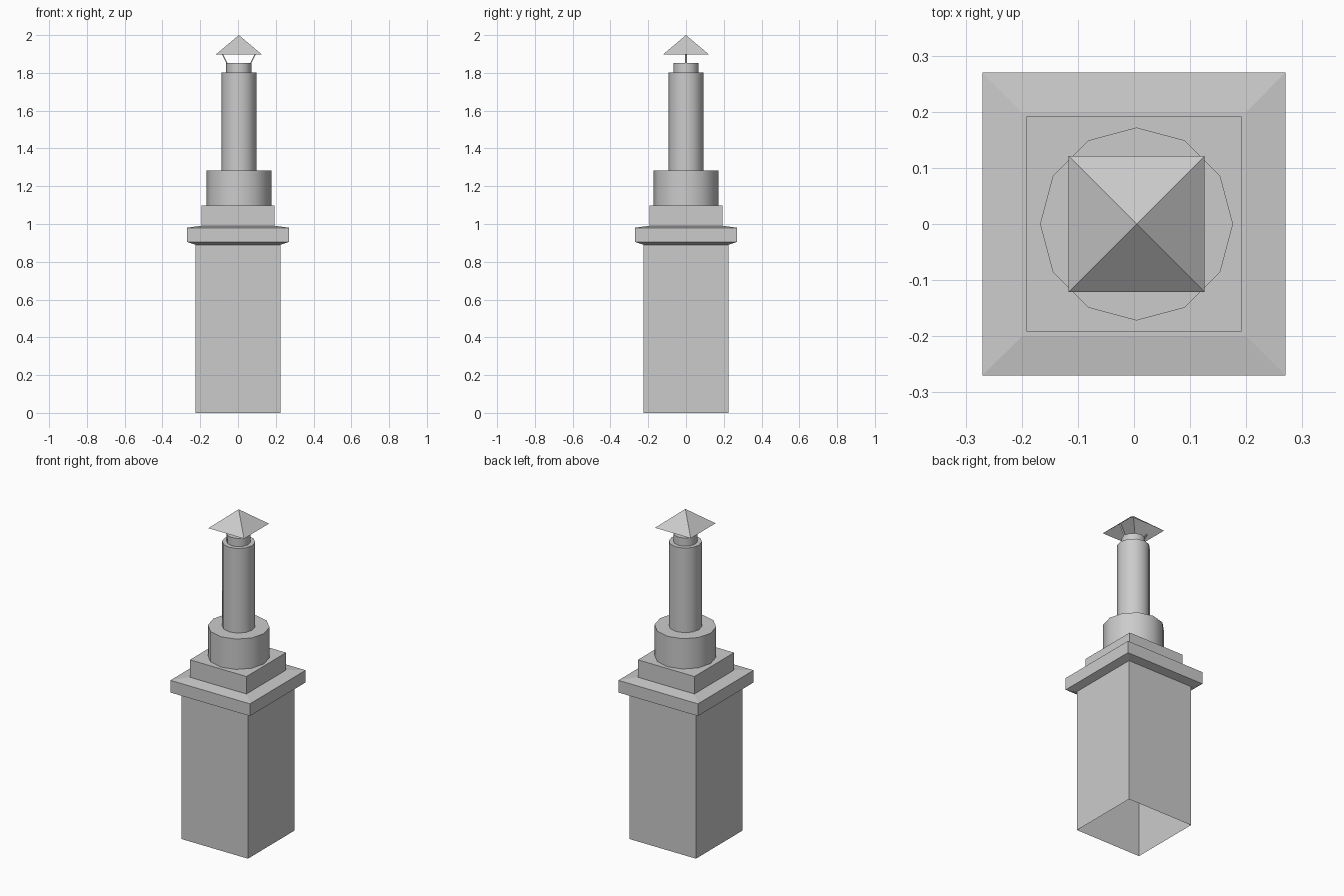
import bpy, bmesh, math
from mathutils import Vector

if "Cube" in bpy.data.objects:
    bpy.data.objects.remove(bpy.data.objects["Cube"], do_unlink=True)

mat = bpy.data.materials.new("light grey")
mat.use_nodes = True
grey = (0.6, 0.6, 0.6, 1)
mat.diffuse_color = grey
mat.node_tree.nodes["Principled BSDF"].inputs["Base Color"].default_value = grey

FLUE_X = 0.0045  # flue parts sit slightly off centre


def finish(name, bm, smooth=False):
    mesh = bpy.data.meshes.new(name)
    bm.to_mesh(mesh)
    bm.free()
    mesh.materials.append(mat)
    obj = bpy.data.objects.new(name, mesh)
    bpy.context.collection.objects.link(obj)
    if smooth:
        bpy.ops.object.select_all(action="DESELECT")
        obj.select_set(True)
        bpy.context.view_layer.objects.active = obj
        bpy.ops.object.shade_smooth_by_angle(angle=math.radians(35))
    return obj


def loft(name, profile, sides, x=0, bottom=True, top=True):
    """Stack rings of (radius or half width, height) into a solid."""
    bm = bmesh.new()
    square = sides == 4
    rings = []
    for r, z in profile:
        r = r * math.sqrt(2) if square else r
        turn = math.pi / 4 if square else 0
        angles = [turn + math.tau * i / sides for i in range(sides)]
        rings.append([bm.verts.new((x + r * math.cos(a), r * math.sin(a), z)) for a in angles])
    for low, high in zip(rings, rings[1:]):
        for i in range(sides):
            j = (i + 1) % sides
            bm.faces.new((low[i], low[j], high[j], high[i]))
    if bottom:
        bm.faces.new(rings[0][::-1])
    if top:
        bm.faces.new(rings[-1])
    return finish(name, bm, not square)


# Masonry: open-bottomed shaft, bevelled ledge and plinth
loft("chimney_shaft", [(0.225, 0), (0.225, 0.9)], 4, bottom=False)
loft("ledge", [(0.225, 0.89), (0.27, 0.905), (0.27, 0.98), (0.2, 0.99)], 4)
loft("plinth", [(0.192, 0.985), (0.192, 1.097)], 4)

# Round flue: drum, pipe and collar
loft("flue_drum", [(0.172, 1.09), (0.172, 1.283)], 12, FLUE_X)
loft("flue_pipe", [(0.0925, 1.28), (0.0925, 1.802)], 12, FLUE_X)
loft("flue_collar", [(0.067, 1.8), (0.067, 1.852)], 12, FLUE_X)

# Rain cap: hollow pyramid
bm = bmesh.new()
apex = bm.verts.new((FLUE_X, 0, 2))
corners = [bm.verts.new((FLUE_X + 0.121 * sx, 0.121 * sy, 1.898))
           for sx, sy in ((1, 1), (-1, 1), (-1, -1), (1, -1))]
for i in range(4):
    bm.faces.new((corners[i], corners[(i + 1) % 4], apex))
finish("rain_cap", bm)

# Slanted straps holding the cap on both sides
for name, side in (("left_strap", 1), ("right_strap", -1)):
    bm = bmesh.new()
    bmesh.ops.create_cube(bm, size=1)
    for v in bm.verts:
        upper = v.co.z > 0
        v.co = Vector((FLUE_X + side * (0.095 if upper else 0.06) + v.co.x * 0.006,
                       v.co.y * 0.012, 1.915 if upper else 1.845))
    finish(name, bm)
